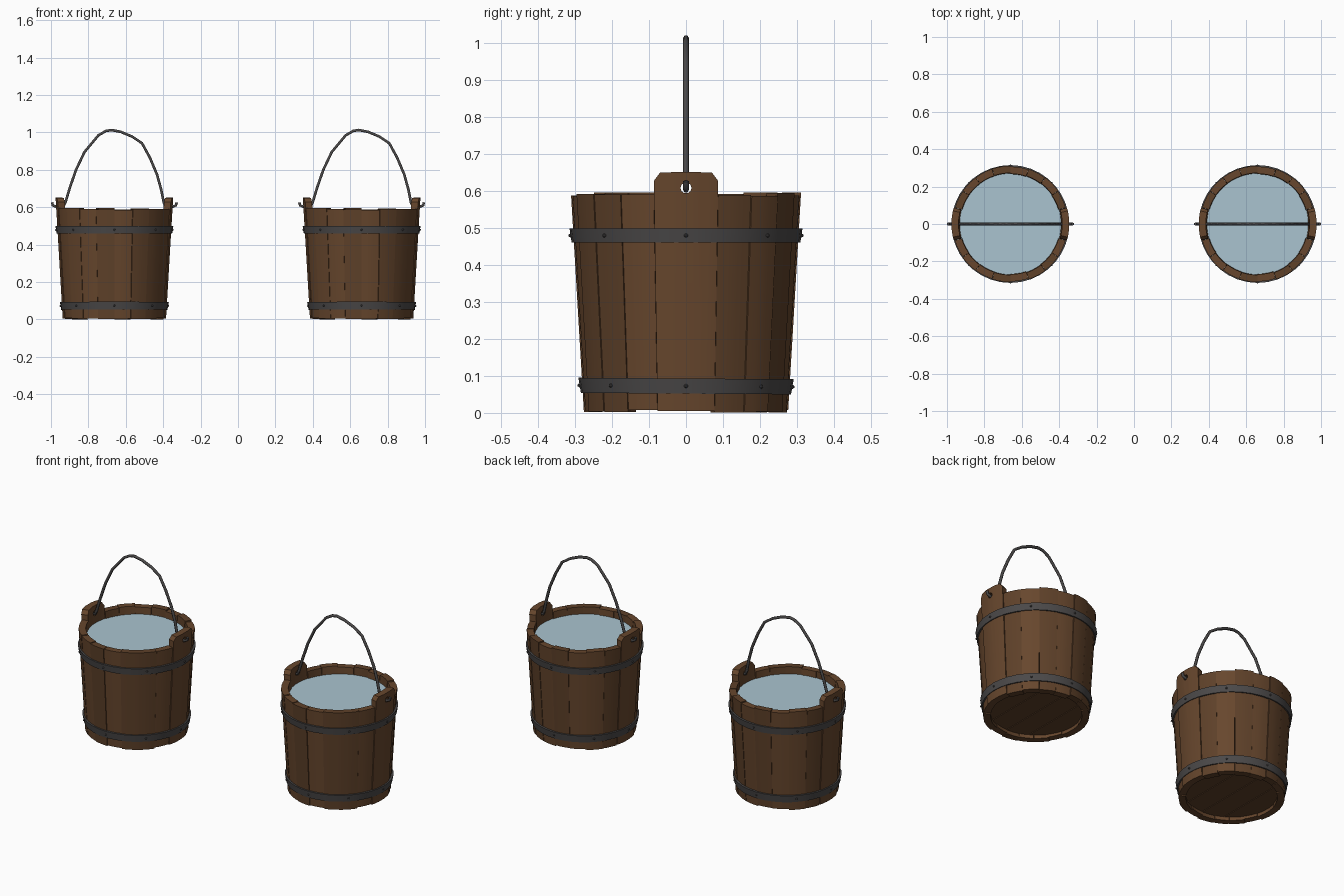
import bpy, bmesh, math, random
from mathutils import Matrix, Vector

if "Cube" in bpy.data.objects:
    bpy.data.objects.remove(bpy.data.objects["Cube"])

H, R0, R1, WALL = 0.592, 0.274, 0.309, 0.038
TAU = 2 * math.pi


def material(name, rgb):
    m = bpy.data.materials.new(name)
    m.diffuse_color = (*rgb, 1)
    m.use_nodes = True
    m.node_tree.nodes["Principled BSDF"].inputs["Base Color"].default_value = m.diffuse_color
    return m


WOOD = material("wood", (0.135, 0.062, 0.026))
WOOD_DARK = material("darker wood", (0.112, 0.052, 0.022))
SEAM = material("dark seam", (0.015, 0.008, 0.004))
IRON = material("iron", (0.07, 0.066, 0.066))
WATER = material("water", (0.40, 0.55, 0.63))


def finish(name, bm, cx, mats, smooth=True):
    bmesh.ops.recalc_face_normals(bm, faces=bm.faces)
    me = bpy.data.meshes.new(name)
    bm.to_mesh(me)
    bm.free()
    for m in mats:
        me.materials.append(m)
    ob = bpy.data.objects.new(name, me)
    bpy.context.collection.objects.link(ob)
    ob.location.x = cx
    if smooth:
        bpy.ops.object.select_all(action='DESELECT')
        ob.select_set(True)
        bpy.context.view_layer.objects.active = ob
        bpy.ops.object.shade_smooth_by_angle(angle=math.radians(25))
    return ob


def radius(z):
    return R0 + (R1 - R0) * z / H


def stave(bm, a0, a1, tops, bottom, out, mat):
    """Curved, tapered board; tops lists (fraction across, top height)."""
    cols = []
    for f, top in tops:
        a = a0 + (a1 - a0) * f
        pts = [(radius(z) + out - t, z) for z, t in
               ((bottom, 0), (top, 0), (top, WALL), (bottom, WALL))]
        cols.append([bm.verts.new((r * math.cos(a), r * math.sin(a), z)) for r, z in pts])
    faces = [bm.faces.new(cols[0]), bm.faces.new(cols[-1])]
    for p, q in zip(cols, cols[1:]):
        for i in range(4):
            j = (i + 1) % 4
            faces.append(bm.faces.new((p[i], p[j], q[j], q[i])))
    for f in faces:
        f.material_index = mat


def lathe(bm, profile, n=36, closed=True):
    rings = [[bm.verts.new((r * math.cos(TAU * k / n), r * math.sin(TAU * k / n), z))
              for k in range(n)] for r, z in profile]
    pairs = list(zip(rings, rings[1:])) + ([(rings[-1], rings[0])] if closed else [])
    for a, b in pairs:
        for k in range(n):
            m = (k + 1) % n
            bm.faces.new((a[k], a[m], b[m], b[k]))


def wall(cx):
    rng = random.Random(4)
    bm = bmesh.new()
    ear, gap = 0.285, 0.004
    step = (math.pi - 2 * ear) / 8
    for side in (0, math.pi):
        # wide board with the raised, chamfered ear
        stave(bm, side - ear + gap, side + ear - gap,
              [(0, 0.627), (0.1, 0.649), (0.35, 0.651), (0.65, 0.651), (0.9, 0.649), (1, 0.627)],
              0.005, 0.003, 0)
        # plain boards
        for k in range(8):
            a = side + ear + k * step
            top = H + rng.uniform(-0.006, 0.005)
            stave(bm, a + gap / 2, a + step - gap / 2, [(i / 3, top) for i in range(4)],
                  rng.uniform(0, 0.01), rng.uniform(-0.003, 0.003), int(rng.random() < 0.3))
    ob = finish("staves", bm, cx, [WOOD, WOOD_DARK])
    # handle holes through both ears
    cut = bmesh.new()
    bmesh.ops.create_cone(cut, cap_ends=True, segments=10, radius1=0.015, radius2=0.015, depth=1,
                          matrix=Matrix.Translation((0, 0, 0.608)) @ Matrix.Rotation(math.pi / 2, 4, 'Y'))
    cutter = finish("hole_cutter", cut, cx, [WOOD_DARK], False)
    cutter.hide_render = True
    cutter.hide_set(True)
    mod = ob.modifiers.new("handle holes", 'BOOLEAN')
    mod.operation, mod.object, mod.solver = 'DIFFERENCE', cutter, 'EXACT'


def band(name, cx, z0, z1, r0, r1, tilt):
    bm = bmesh.new()
    lathe(bm, [(r0, z0), (r1, z1), (r1 - 0.012, z1), (r0 - 0.012, z0)])
    # rivets
    zm, rm = (z0 + z1) / 2, (r0 + r1) / 2
    for k in range(8):
        a = TAU * k / 8
        bmesh.ops.create_icosphere(bm, subdivisions=1, radius=0.006,
                                   matrix=Matrix.Translation((rm * math.cos(a), rm * math.sin(a), zm)))
    pivot = Vector((0, 0, zm))
    bmesh.ops.rotate(bm, verts=bm.verts, cent=pivot, matrix=Matrix.Rotation(tilt, 3, 'X'))
    finish(name, bm, cx, [IRON])


def bottom_boards(cx):
    bm = bmesh.new()
    r, n, g = 0.243, 4, 0.002
    for b in range(n):
        x0, x1 = -r + 2 * r * b / n + g, -r + 2 * r * (b + 1) / n - g
        xs = [x0 + (x1 - x0) * i / 5 for i in range(6)]
        edge = [(x, math.sqrt(r * r - x * x)) for x in xs]
        outline = edge + [(x, -y) for x, y in reversed(edge)]
        f = bm.faces.new([bm.verts.new((x, y, 0.025)) for x, y in outline])
        ext = bmesh.ops.extrude_face_region(bm, geom=[f])["geom"]
        bmesh.ops.translate(bm, vec=(0, 0, 0.03), verts=[v for v in ext if isinstance(v, bmesh.types.BMVert)])
    finish("bottom_boards", bm, cx, [WOOD_DARK], False)


def handle(cx):
    path = [(-0.333, 0.626), (-0.329, 0.610), (-0.312, 0.603), (-0.272, 0.604), (-0.262, 0.625),
            (-0.238, 0.705), (-0.205, 0.80), (-0.160, 0.895), (-0.085, 0.985), (-0.045, 1.008),
            (-0.015, 1.013), (0.035, 1.003), (0.095, 0.978), (0.148, 0.942), (0.190, 0.865),
            (0.228, 0.775), (0.250, 0.695), (0.264, 0.625), (0.272, 0.604), (0.312, 0.603),
            (0.329, 0.610), (0.333, 0.626)]
    cu = bpy.data.curves.new("handle", 'CURVE')
    cu.dimensions = '3D'
    cu.bevel_depth, cu.bevel_resolution, cu.use_fill_caps = 0.008, 1, True
    sp = cu.splines.new('POLY')
    sp.points.add(len(path) - 1)
    for p, (x, z) in zip(sp.points, path):
        p.co = (x, 0, z, 1)
    cu.materials.append(IRON)
    ob = bpy.data.objects.new("handle", cu)
    bpy.context.collection.objects.link(ob)
    ob.location.x = cx


for cx in (-0.661, 0.661):
    wall(cx)
    # dark lining that shows in the cracks between boards
    bm = bmesh.new()
    lathe(bm, [(radius(z) - 0.02, z) for z in (0.03, 0.57)], closed=False)
    finish("seam_lining", bm, cx, [SEAM])
    band("upper_band", cx, 0.460, 0.499, 0.309, 0.315, 0)
    band("lower_band", cx, 0.052, 0.093, 0.284, 0.291, -0.007)
    bottom_boards(cx)
    handle(cx)
    # water surface
    bm = bmesh.new()
    bmesh.ops.create_circle(bm, cap_ends=True, segments=36, radius=0.275,
                            matrix=Matrix.Translation((0, 0, 0.55)))
    finish("water", bm, cx, [WATER], False)
